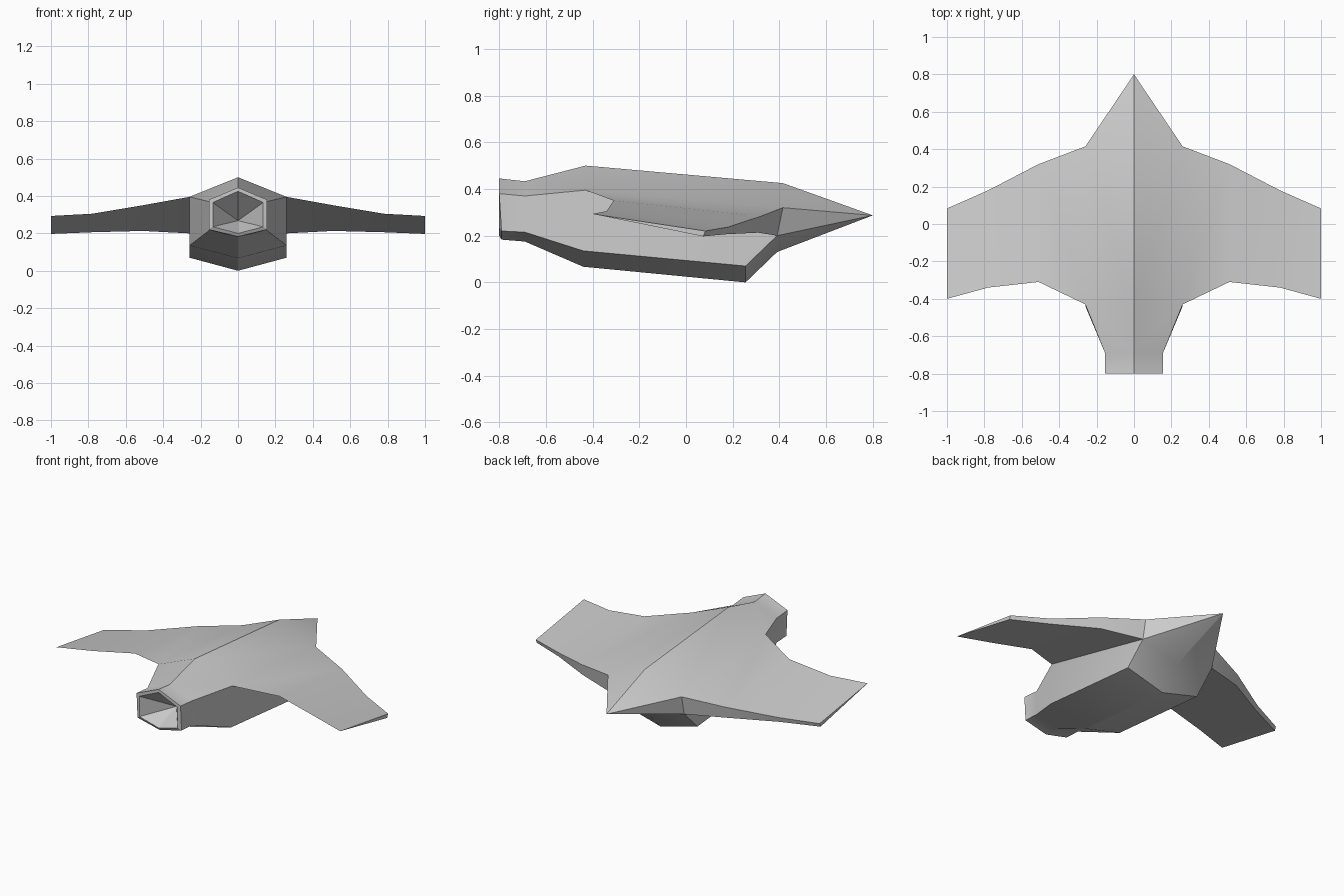
import bpy, bmesh
from math import radians

if "Cube" in bpy.data.objects:
    bpy.data.objects.remove(bpy.data.objects["Cube"])

bm = bmesh.new()


def ring(points):
    return [bm.verts.new(p) for p in points]


def section(hw, y_top, y_bot, zs):
    """Right half of a hexagonal section: ridge, upper side, lower side, keel."""
    return ring([(0, y_top, zs[0]), (hw, y_top, zs[1]),
                 (hw, y_bot, zs[2]), (0, y_bot, zs[3])])


def strip(a, b, spans=None):
    """Faces joining two rings; spans picks which segments are skinned."""
    for i in (spans if spans is not None else range(len(a) - 1)):
        bm.faces.new((a[i], a[i + 1], b[i + 1], b[i]))


def fan(tip, points):
    v = bm.verts.new(tip)
    for p, q in zip(points, points[1:]):
        bm.faces.new((v, p, q))


# Fuselage half: exhaust, neck, shoulder, belly front
inner = section(0.135, -0.8, -0.8, (0.425, 0.365, 0.235, 0.2))
outer = section(0.155, -0.8, -0.79, (0.445, 0.38, 0.22, 0.183))
neck = section(0.155, -0.69, -0.69, (0.433, 0.37, 0.215, 0.175))
shoulder = section(0.26, -0.43, -0.44, (0.5, 0.395, 0.135, 0.067))
front = section(0.26, 0.415, 0.255, (0.425, 0.32, 0.07, 0.0))
strip(inner, outer)
strip(outer, neck)
strip(neck, shoulder)
strip(shoulder, front, (0, 2))

# Chin and pointed nose
chin = ring([(0.26, 0.39, 0.2), (0, 0.39, 0.13)])
strip(front[2:], chin)
fan((0, 0.8, 0.287), front[:2] + chin)

# Fuselage side under the wing root
bm.faces.new((shoulder[1], chin[0], front[2], shoulder[2]))

# Exhaust recess
fan((0, -0.62, 0.268), inner)

# Wing half: sharp trailing edge, blunt leading edge
prev = [shoulder[1], front[1], chin[0]]
for x, y_trail, z_trail, y_lead, z_lead, z_low in (
        (0.51, -0.31, 0.35, 0.32, 0.283, 0.213),
        (0.78, -0.34, 0.305, 0.18, 0.237, 0.206),
        (1.0, -0.4, 0.293, 0.083, 0.22, 0.197)):
    cur = ring([(x, y_trail, z_trail), (x, y_lead, z_lead), (x, y_lead - 0.01, z_low)])
    strip(prev + prev[:1], cur + cur[:1])
    prev = cur
bm.faces.new(prev)

# Mirror to the left side and weld along the centre line
bmesh.ops.mirror(bm, geom=bm.verts[:] + bm.edges[:] + bm.faces[:],
                 axis='X', merge_dist=0.0005)
bmesh.ops.remove_doubles(bm, verts=bm.verts[:], dist=0.0005)
bmesh.ops.recalc_face_normals(bm, faces=bm.faces[:])

mesh = bpy.data.meshes.new("airframe")
bm.to_mesh(mesh)
bm.free()
airframe = bpy.data.objects.new("airframe", mesh)
bpy.context.collection.objects.link(airframe)
bpy.context.view_layer.objects.active = airframe
airframe.select_set(True)
bpy.ops.object.shade_smooth_by_angle(angle=radians(25))
